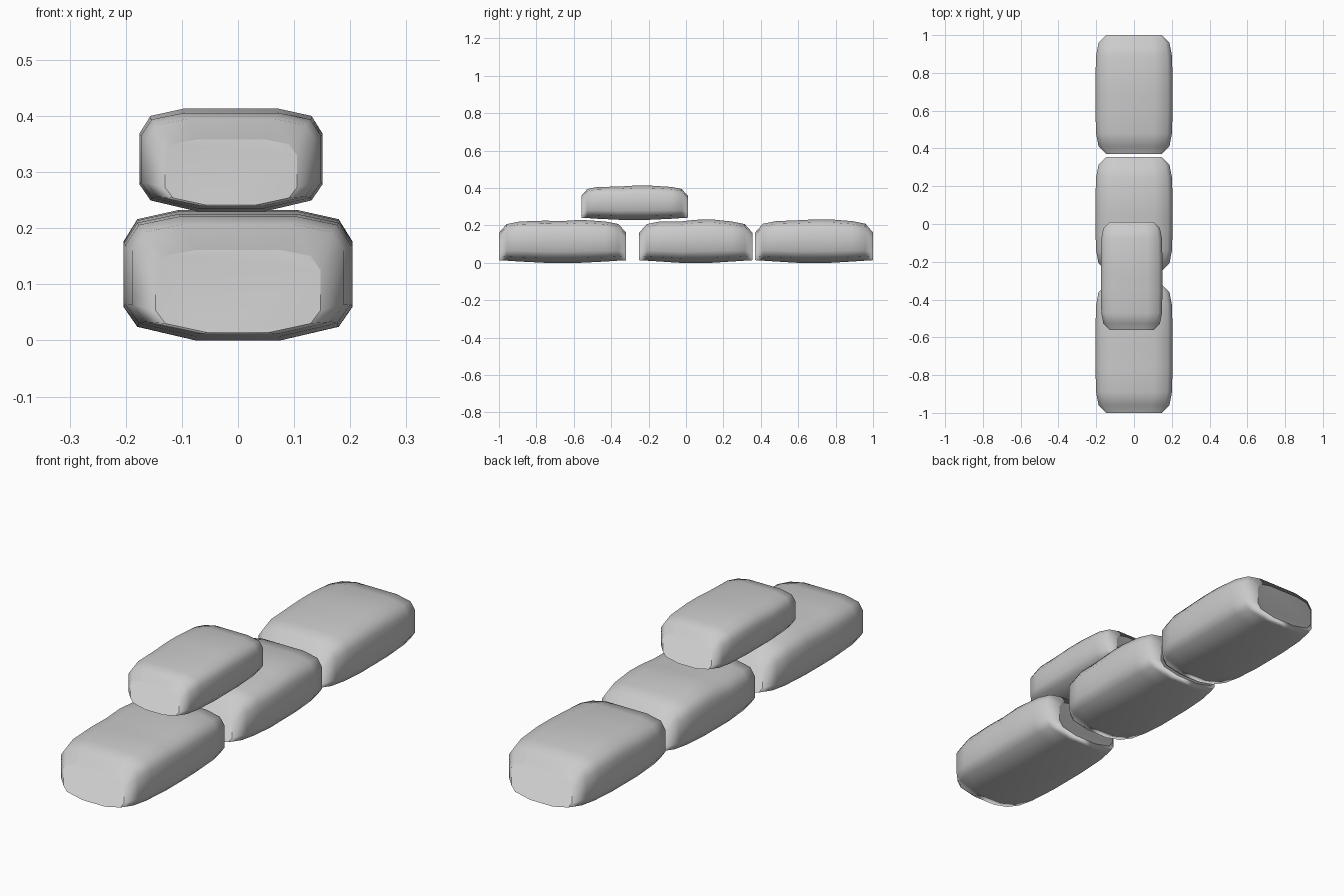
import bpy, bmesh

if "Cube" in bpy.data.objects:
    bpy.data.objects.remove(bpy.data.objects["Cube"])

stone = bpy.data.materials.new("plain_grey")
stone.diffuse_color = (0.6, 0.6, 0.6, 1)
stone.use_nodes = True
stone.node_tree.nodes["Principled BSDF"].inputs["Base Color"].default_value = stone.diffuse_color

# Half cross-section of a bag: x and z as fractions of half width and height
HALF = [(0.37, 0.0), (0.88, 0.11), (1.0, 0.27), (1.0, 0.76), (0.88, 0.93), (0.52, 1.0)]
SECTION = HALF + [(-x, z) for x, z in reversed(HALF)]

# Rounding at each end: inset (fraction of width), width scale, bottom z, top z
ENDS = [(0.0, 0.72, 0.06, 0.70), (0.10, 0.92, 0.05, 0.90), (0.27, 0.985, 0.03, 0.96)]


def bag(name, y0, y1, xc, half, z0, height, tops):
    """Loft a pillow-shaped block along y; tops gives the slight swell of its back."""
    stations = [(y0 + i * 2 * half, w, b, t) for i, w, b, t in ENDS]
    for k, t in enumerate(tops):
        stations.append((y0 + (y1 - y0) * (0.36 + 0.28 * k / (len(tops) - 1)), 1.0, 0.0, t))
    stations += [(y1 - i * 2 * half, w, b, t) for i, w, b, t in reversed(ENDS)]

    bm = bmesh.new()
    rings = []
    for y, w, b, t in stations:
        rings.append([bm.verts.new((xc + x * w * half, y, z0 + height * (b + z * (t - b))))
                      for x, z in SECTION])
    n = len(SECTION)
    for a, c in zip(rings, rings[1:]):
        for i in range(n):
            bm.faces.new((a[i], a[(i + 1) % n], c[(i + 1) % n], c[i]))
    # End caps, with an inset so the shading stays soft near the rim
    caps = [bm.faces.new(rings[0]), bm.faces.new(rings[-1])]
    bmesh.ops.inset_individual(bm, faces=caps, thickness=0.03)
    bmesh.ops.recalc_face_normals(bm, faces=bm.faces[:])
    for f in bm.faces:
        f.smooth = True
    me = bpy.data.meshes.new(name)
    bm.to_mesh(me)
    bm.free()
    me.materials.append(stone)
    ob = bpy.data.objects.new(name, me)
    bpy.context.collection.objects.link(ob)
    return ob


# Bottom row
bag("front_bag", -1.0, -0.32, 0, 0.204, 0, 0.23, (0.98, 0.97, 1.0))
bag("middle_bag", -0.25, 0.355, 0, 0.204, 0, 0.23, (0.96, 1.0, 1.01))
bag("back_bag", 0.37, 1.0, 0, 0.204, 0, 0.232, (0.98, 1.0, 1.0))
# Smaller bag bridging the gap
bag("top_bag", -0.56, 0.01, -0.0125, 0.163, 0.23, 0.183, (0.97, 1.0, 1.0))
